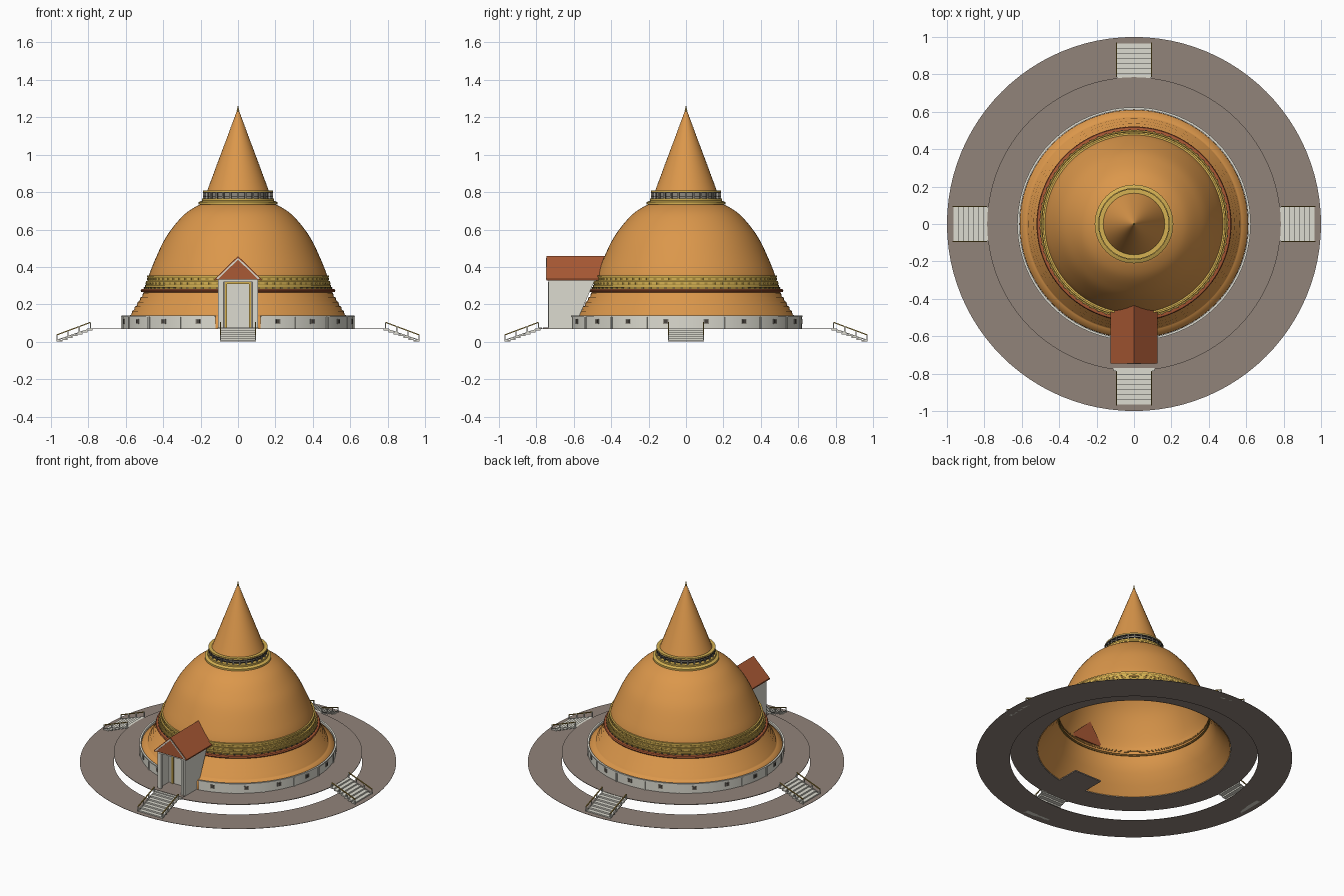
import bpy, bmesh, math
from mathutils import Matrix, Vector

if "Cube" in bpy.data.objects:
    bpy.data.objects.remove(bpy.data.objects["Cube"])


def material(name, rgb):
    m = bpy.data.materials.new(name)
    m.diffuse_color = (*rgb, 1)
    m.use_nodes = True
    m.node_tree.nodes["Principled BSDF"].inputs["Base Color"].default_value = m.diffuse_color
    return m


ORANGE = material("orange tile", (0.71, 0.31, 0.07))
PAVING = material("paving", (0.285, 0.23, 0.195))
WHITE = material("pale plaster", (0.72, 0.71, 0.63))
RED = material("red roof", (0.40, 0.10, 0.035))
GOLD = material("gold trim", (0.66, 0.44, 0.085))
OLIVE = material("dull gold", (0.40, 0.26, 0.045))
DARK = material("dark opening", (0.07, 0.06, 0.05))
GREY = material("grey stone", (0.27, 0.25, 0.21))


def finish(bm, name, mat, angle=0):
    me = bpy.data.meshes.new(name)
    bm.to_mesh(me)
    bm.free()
    ob = bpy.data.objects.new(name, me)
    bpy.context.collection.objects.link(ob)
    me.materials.append(mat)
    if angle:
        bpy.ops.object.select_all(action='DESELECT')
        ob.select_set(True)
        bpy.context.view_layer.objects.active = ob
        bpy.ops.object.shade_smooth_by_angle(angle=math.radians(angle))
    return ob


def lathe(name, profile, mat, closed=False, n=96, angle=28, gap=0):
    """Spin (radius, height) points around z; gap leaves a front opening of that half width."""
    bm = bmesh.new()
    rings = []
    for r, z in profile:
        if r == 0:
            rings.append([bm.verts.new((0, 0, z))] * n)
        else:
            rings.append([bm.verts.new((r * math.cos(2 * math.pi * j / n),
                                        r * math.sin(2 * math.pi * j / n), z)) for j in range(n)])
    pairs = list(zip(rings, rings[1:]))
    if closed:
        pairs.append((rings[-1], rings[0]))
    for a, b in pairs:
        for j in range(n):
            k = (j + 1) % n
            bm.faces.new(list(dict.fromkeys((a[j], a[k], b[k], b[j]))))
    if gap:
        cut = [f for f in bm.faces if f.calc_center_median().y < 0 and abs(f.calc_center_median().x) < gap]
        bmesh.ops.delete(bm, geom=cut, context='FACES')
    return finish(bm, name, mat, angle)


def ring(name, r0, r1, z0, z1, mat, gap=0):
    return lathe(name, [(r1, z0), (r1, z1), (r0, z1), (r0, z0)], mat, True, gap=gap)


def box(bm, x0, x1, y0, y1, z0, z1, turn=Matrix()):
    m = turn @ Matrix.Translation(((x0 + x1) / 2, (y0 + y1) / 2, (z0 + z1) / 2))
    m = m @ Matrix.Diagonal((x1 - x0, y1 - y0, z1 - z0, 1))
    bmesh.ops.create_cube(bm, size=1, matrix=m)


def boxes(name, mat, items):
    bm = bmesh.new()
    for it in items:
        box(bm, *it)
    return finish(bm, name, mat)


def bar(bm, p, q, t, turn=Matrix()):
    p, q = Vector(p), Vector(q)
    d = q - p
    m = turn @ Matrix.Translation((p + q) / 2) @ d.to_track_quat('Z', 'Y').to_matrix().to_4x4()
    bmesh.ops.create_cube(bm, size=1, matrix=m @ Matrix.Diagonal((t, t, d.length, 1)))


def spin(k, n):
    return Matrix.Rotation(2 * math.pi * k / n, 4, 'Z')


# Two thin paved terraces, the upper one floating above the lower
ring("lower_terrace", 0.785, 1.0, 0.0, 0.002, PAVING)
ring("upper_terrace", 0.615, 0.785, 0.068, 0.072, PAVING)

# Low boundary wall, open behind the porch, with coping, pilasters and windows
ring("boundary_wall", 0.612, 0.619, 0.07, 0.132, WHITE, 0.13)
ring("wall_coping", 0.612, 0.624, 0.132, 0.14, WHITE, 0.13)
boxes("wall_pilasters", WHITE, [(-0.006, 0.006, -0.625, -0.615, 0.07, 0.134, spin(k + 0.5, 18)) for k in range(1, 17)])
boxes("wall_window_frames", GREY, [(-0.015, 0.015, -0.622, -0.617, 0.096, 0.122, spin(k, 18)) for k in range(1, 18)])
boxes("wall_windows", DARK, [(-0.009, 0.009, -0.624, -0.617, 0.100, 0.118, spin(k, 18)) for k in range(1, 18)])

# Softly stepped base below the bell, with a smooth inner lining
profile = [(0.611, 0.07), (0.610, 0.128), (0.576, 0.142)]
for i in range(5):
    r = 0.570 - 0.0145 * i
    z = 0.146 + 0.024 * i
    profile += [(r, z), (r - 0.004, z + 0.018)]
lathe("stepped_base", profile + [(0.495, 0.268)], ORANGE, angle=80)
lathe("base_lining", [(0.609, 0.07), (0.565, 0.125), (0.52, 0.19), (0.49, 0.255), (0.474, 0.35)], ORANGE)

# Red moulding and tiered gold bands
lathe("red_moulding", [(0.500, 0.264), (0.517, 0.266), (0.521, 0.273), (0.517, 0.281), (0.496, 0.284)], RED)
for i, (r, z0, z1, mat) in enumerate([(0.502, 0.283, 0.293, OLIVE), (0.496, 0.293, 0.303, GOLD),
                                      (0.491, 0.303, 0.318, OLIVE), (0.493, 0.318, 0.326, GOLD),
                                      (0.483, 0.326, 0.345, OLIVE), (0.486, 0.345, 0.355, GOLD)]):
    lathe(f"gold_band_{i + 1}", [(r, z0), (r, z1), (0.476, z1)], mat)
for row, (r, z) in enumerate([(0.494, 0.306), (0.486, 0.330)]):
    boxes(f"band_panels_{row + 1}", GOLD,
          [(-0.013, 0.013, -r, -r + 0.009, z, z + 0.010, spin(k + row / 2, 72)) for k in range(72)])
boxes("band_niches", DARK, [(-0.007, 0.007, -0.506, -0.497, 0.284, 0.291, spin(k + 0.5, 72)) for k in range(72)])

# Smooth bell-shaped dome, rounded by Catmull-Rom interpolation
key = [(0.492, 0.26), (0.477, 0.35), (0.443, 0.44), (0.392, 0.547), (0.34, 0.622),
       (0.285, 0.682), (0.23, 0.72), (0.185, 0.738), (0.12, 0.745)]
pts = [Vector(p) for p in [key[0]] + key + [key[-1]]]
bell = []
for a, b, c, d in zip(pts, pts[1:], pts[2:], pts[3:]):
    for s in range(5):
        t = s / 5
        bell.append(tuple(0.5 * (2 * b + (c - a) * t + (2 * a - 5 * b + 4 * c - d) * t * t
                                 + (3 * b - a - 3 * c + d) * t ** 3)))
lathe("bell_dome", bell + [key[-1], (0, 0.746)], ORANGE)

# Collar and balustrade under the spire
lathe("gold_collar", [(0.21, 0.734), (0.21, 0.746), (0.198, 0.752), (0.192, 0.754), (0.192, 0.766), (0.12, 0.768)], GOLD)
lathe("collar_drum", [(0.166, 0.766), (0.166, 0.802), (0.12, 0.805)], GREY)
boxes("collar_posts", GREY, [(-0.004, 0.004, -0.186, -0.176, 0.764, 0.802, spin(k, 28)) for k in range(28)])
ring("collar_lower_rail", 0.177, 0.184, 0.776, 0.780, DARK)
ring("collar_under_rail", 0.174, 0.188, 0.794, 0.801, DARK)
ring("collar_top_rail", 0.16, 0.187, 0.801, 0.809, GOLD)

# Finely ringed spire and finial
profile = []
N = 26
for i in range(N):
    r = 0.162 * (1 - i / N) + 0.005
    z = 0.80 + 0.435 * i / N
    profile += [(r, z), (r - 0.0035, z + 0.435 / N * 0.75)]
lathe("ringed_spire", profile + [(0, 1.237)], ORANGE, n=64, angle=80)
lathe("finial", [(0.006, 1.232), (0.007, 1.238), (0.004, 1.246), (0.003, 1.258), (0, 1.262)], OLIVE, n=16)

# Four stairways with posts and sloping handrails
steps, posts, rails = [], bmesh.new(), bmesh.new()
for k in range(4):
    turn = spin(k, 4)
    for i in range(7):
        y = -0.965 + 0.0265 * i
        steps.append((-0.09, 0.09, y, y + 0.028, 0.01 * i, 0.01 * (i + 1), turn))
    for x in (-0.093, 0.093):
        for i in range(4):
            y, z = -0.968 + 0.0595 * i, 0.0225 * i
            bar(posts, (x, y, z), (x, y, z + 0.036), 0.006, turn)
        bar(posts, (x, -0.97, 0.008), (x, -0.789, 0.07), 0.005, turn)
        bar(rails, (x, -0.97, 0.036), (x, -0.789, 0.1035), 0.006, turn)
boxes("stairway_steps", WHITE, steps)
finish(posts, "stair_posts", WHITE)
finish(rails, "stair_handrails", OLIVE)

# Entrance porch: floor, walls, columns and gold-framed door
boxes("porch_floor", PAVING, [(-0.105, 0.105, -0.765, -0.45, 0.068, 0.076)])
boxes("porch_threshold", WHITE, [(-0.11, 0.11, -0.787, -0.770, 0.068, 0.076)])
bm = bmesh.new()
for s in (-1, 1):
    # Side walls lean back to meet the bell
    side = [(-0.735, 0.07), (-0.6, 0.07), (-0.485, 0.335), (-0.735, 0.335)]
    inner = [bm.verts.new((s * 0.094, y, z)) for y, z in side]
    outer = [bm.verts.new((s * 0.106, y, z)) for y, z in side]
    bm.faces.new(inner)
    bm.faces.new(outer[::-1])
    for i in range(4):
        j = (i + 1) % 4
        bm.faces.new((inner[i], outer[i], outer[j], inner[j]))
bmesh.ops.recalc_face_normals(bm, faces=bm.faces)
box(bm, -0.1, 0.1, -0.625, -0.615, 0.07, 0.335)
box(bm, -0.106, 0.106, -0.736, -0.722, 0.32, 0.335)
finish(bm, "porch_walls", WHITE)
boxes("porch_columns", WHITE, [(s * 0.085 - 0.008, s * 0.085 + 0.008, -0.738, -0.72, 0.075, 0.32) for s in (-1, 1)])
boxes("door_frame", GOLD, [(s * 0.064 - 0.006, s * 0.064 + 0.006, -0.634, -0.624, 0.076, 0.318) for s in (-1, 1)]
      + [(-0.07, 0.07, -0.634, -0.624, 0.308, 0.319)])
boxes("door_reveals", GREY, [(s * 0.074 - 0.004, s * 0.074 + 0.004, -0.632, -0.624, 0.076, 0.319) for s in (-1, 1)])

# Pitched porch roof with a closed red gable and pale bargeboards
bm = bmesh.new()
outline = [(-0.125, 0.328), (-0.1, 0.332), (0.1, 0.332), (0.125, 0.328), (0.125, 0.336), (0, 0.458), (-0.125, 0.336)]
front = [bm.verts.new((x, -0.745, z)) for x, z in outline]
back = [bm.verts.new((x, -0.465 + (z - 0.33) * 0.28, z)) for x, z in outline]
bm.faces.new(front)
bm.faces.new(back[::-1])
for i in range(7):
    j = (i + 1) % 7
    bm.faces.new((front[i], back[i], back[j], front[j]))
bmesh.ops.recalc_face_normals(bm, faces=bm.faces)
finish(bm, "porch_roof", RED)
bm = bmesh.new()
for s in (-1, 1):
    bar(bm, (s * 0.112, -0.744, 0.336), (0, -0.744, 0.444), 0.008)
finish(bm, "gable_trim", WHITE)
